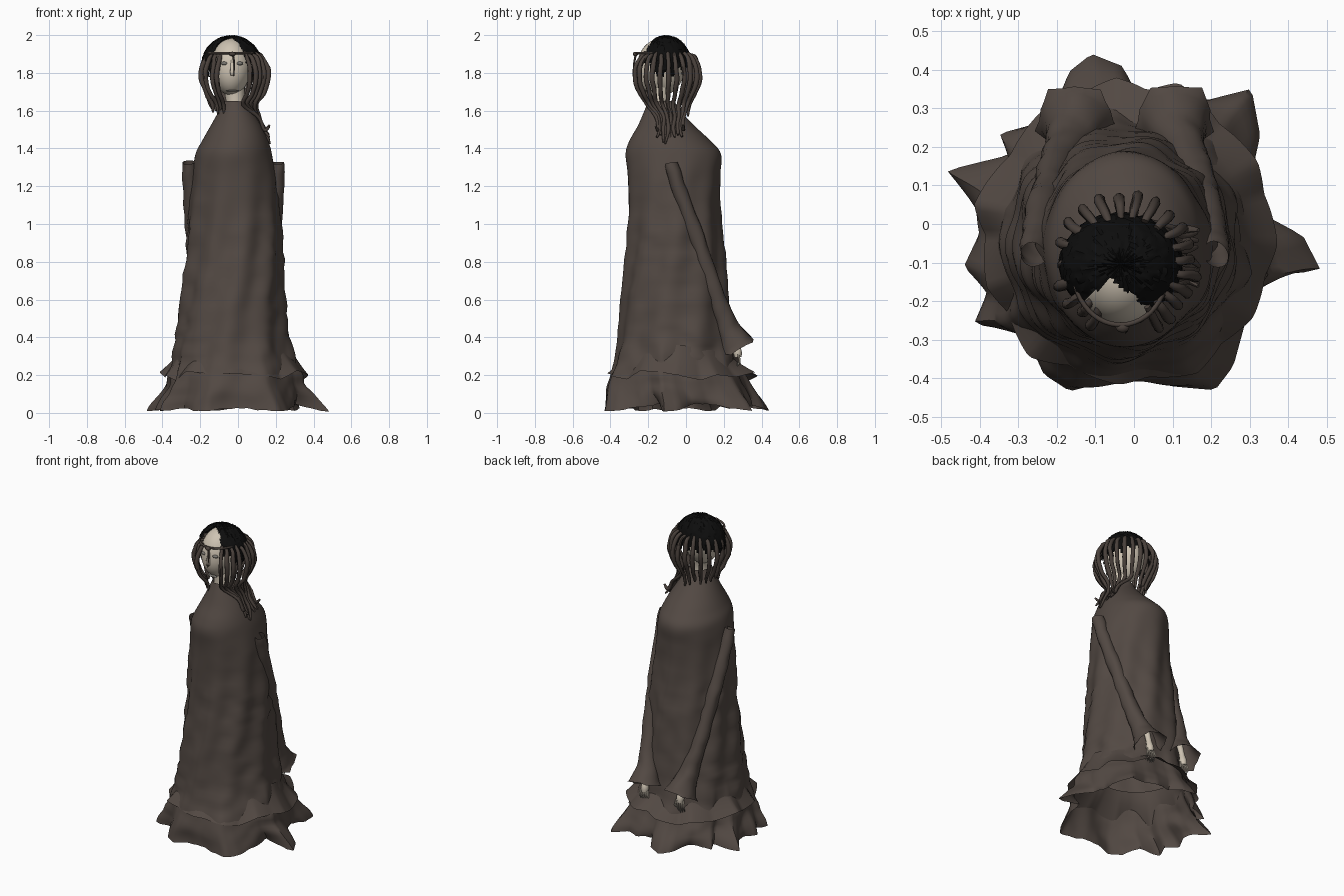
import bpy, bmesh, math, random
from mathutils import Vector, noise

if "Cube" in bpy.data.objects:
    bpy.data.objects.remove(bpy.data.objects["Cube"])
random.seed(4)
TAU = math.tau


def mat(name, c):
    m = bpy.data.materials.new(name)
    m.diffuse_color = (*c, 1)
    m.use_nodes = True
    m.node_tree.nodes["Principled BSDF"].inputs["Base Color"].default_value = m.diffuse_color
    return m


CLOTH = mat("brown cloth", (0.085, 0.066, 0.056))
LOCK = mat("dark brown hair", (0.066, 0.051, 0.043))
BLACK = mat("black hair", (0.004, 0.004, 0.004))
SKIN = mat("pale skin", (0.62, 0.55, 0.45))
GREY = mat("grey shadow skin", (0.2, 0.19, 0.17))


def finish(bm, name, m, angle=50):
    bmesh.ops.recalc_face_normals(bm, faces=bm.faces)
    me = bpy.data.meshes.new(name)
    bm.to_mesh(me)
    bm.free()
    ob = bpy.data.objects.new(name, me)
    bpy.context.collection.objects.link(ob)
    me.materials.append(m)
    bpy.ops.object.select_all(action='DESELECT')
    ob.select_set(True)
    bpy.context.view_layer.objects.active = ob
    bpy.ops.object.shade_smooth_by_angle(angle=math.radians(angle))
    return ob


def loft(bm, rings, cap=True):
    rows = [[bm.verts.new(p) for p in r] for r in rings]
    n = len(rows[0])
    for a, b in zip(rows, rows[1:]):
        for i in range(n):
            bm.faces.new((a[i], a[(i + 1) % n], b[(i + 1) % n], b[i]))
    if cap:
        bm.faces.new(rows[0])
        bm.faces.new(rows[-1])


def smooth_path(pts, steps):
    """Catmull-Rom through points of any dimension."""
    out, p = [], [pts[0], *pts, pts[-1]]
    for i in range(1, len(p) - 2):
        for s in range(steps):
            t = s / steps
            out.append([0.5 * (2 * b + (c - a) * t + (2 * a - 5 * b + 4 * c - d) * t * t
                        + (3 * b - a - 3 * c + d) * t ** 3)
                        for a, b, c, d in zip(p[i - 1], p[i], p[i + 1], p[i + 2])])
    return out + [list(pts[-1])]


def tube(bm, pts, n=8, steps=4, cap=True, wobble=0.0):
    """Tube through (x, y, z, radius) points."""
    path = smooth_path(pts, steps)
    rings = []
    for i, q in enumerate(path):
        c = Vector(q[:3])
        d = (Vector(path[min(i + 1, len(path) - 1)][:3]) - Vector(path[max(i - 1, 0)][:3])).normalized()
        u = d.cross(Vector((0.3, 1, 0.1))).normalized()
        v = d.cross(u)
        ring = []
        for k in range(n):
            a = TAU * k / n
            p = c + (u * math.cos(a) + v * math.sin(a)) * q[3]
            ring.append(p + noise.noise_vector(p * 14) * wobble)
        rings.append(ring)
    loft(bm, rings, cap)


def ellipsoid(bm, c, r, seg=24, rows=16):
    res = bmesh.ops.create_uvsphere(bm, u_segments=seg, v_segments=rows, radius=1)
    for v in res["verts"]:
        v.co = Vector([a + b * k for a, b, k in zip(c, r, v.co)])
    return res["verts"]


# Ragged hem outline: (angle in degrees, radius)
HEM = [(-14, .50), (-4, .44), (5, .33), (20, .32), (35, .40), (49, .465), (60, .37), (72, .37),
       (88, .33), (94, .41), (104, .455), (113, .43), (121, .38), (130, .35), (146, .42), (151, .37),
       (164, .505), (174, .41), (183, .40), (194, .455), (205, .42), (212, .49), (225, .40),
       (239, .455), (249, .465), (262, .41), (275, .41), (284, .435), (296, .48), (305, .45),
       (324, .37), (335, .33), (346, .50)]


def hem(a):
    d = (math.degrees(a) + 14) % 360 - 14
    for (a0, r0), (a1, r1) in zip(HEM, HEM[1:]):
        if a0 <= d <= a1:  # straight edge between the two tips
            s, t, w = (math.sin(math.radians(k)) for k in (a1 - d, d - a0, a1 - a0))
            return r0 * r1 * w / (r1 * s + r0 * t)


# Robe: z, x min, x max, y min, y max
ROBE = [(0.00, -.42, .40, -.41, .39), (0.10, -.38, .36, -.42, .36), (0.20, -.36, .33, -.40, .31),
        (0.30, -.34, .295, -.37, .27), (0.45, -.32, .265, -.35, .245), (0.65, -.295, .245, -.335, .225),
        (0.85, -.275, .235, -.315, .205), (1.05, -.26, .22, -.305, .18), (1.25, -.24, .20, -.31, .18),
        (1.37, -.225, .18, -.32, .185), (1.44, -.19, .16, -.30, .13), (1.52, -.145, .125, -.255, .045),
        (1.60, -.10, .075, -.22, -.03), (1.65, -.075, .04, -.20, -.06)]
N = 160
bm = bmesh.new()
rings = []
for z, x0, x1, y0, y1 in smooth_path(ROBE, 5):
    ring = []
    low = max(0, 1 - z / 0.16) ** 1.6
    fold = min(1, max(0.0, 1.4 - z) / 0.5)
    for k in range(N):
        a = TAU * k / N
        p = Vector(((x0 + x1) / 2 + (x1 - x0) / 2 * math.cos(a),
                    (y0 + y1) / 2 + (y1 - y0) / 2 * math.sin(a), z))
        # diagonal folds and small horizontal wrinkles
        f = 0.008 * math.sin(9 * a - 5.5 * z) + 0.009 * noise.noise((p.x * 9, p.y * 9, z * 14))
        f += 0.007 * math.sin(z * 46 + 5 * noise.noise(p * 5)) * max(0, abs(math.cos(a)) - 0.3)
        d = Vector((math.cos(a), math.sin(a), 0))
        p += d * f * fold
        h = hem(a)
        # deep gathers toward the hem
        if z < 0.4:
            p += d * (h - 0.41) * 0.45 * (1 - z / 0.4)
        p = p.lerp(d * h + Vector((0, 0, z)), low)
        p.z += low * (0.035 * max(0, 0.46 - h) / 0.13 + 0.01 + 0.006 * noise.noise((a * 9, 2, 0)))
        ring.append(p)
    rings.append(ring)
loft(bm, rings, cap=False)
finish(bm, "robe", CLOTH)

# Ragged overskirt layer emerging from the robe, with broad uneven tatters
TIPS = 11
tips = [(random.uniform(-.2, .2), random.uniform(.385, .415), random.uniform(.185, .225)) for _ in range(TIPS)]
corners = []
for i, (j, r, z) in enumerate(tips):
    corners += [((i + j) / TIPS, r, z), ((i + .5) / TIPS, .37, z - random.uniform(-.015, .035))]
corners.append((corners[0][0] + 1, *corners[0][1:]))
bm = bmesh.new()
rings = []
for t in [0, .2, .4, .6, .8, 1]:
    ring = []
    for k in range(N):
        a = TAU * k / N
        u = k / N
        if u < corners[0][0]:
            u += 1
        for (u0, ra, za), (u1, rb, zb) in zip(corners, corners[1:]):
            if u0 <= u <= u1:
                w = (u - u0) / (u1 - u0)
                break
        back = max(0, math.sin(a))
        r0 = 0.26 + 0.03 * abs(math.cos(a)) - 0.02 * back
        r = r0 + (ra + (rb - ra) * w - 0.01 * back - r0) * t ** 1.2
        z1 = za + (zb - za) * w
        z0 = 0.36 - 0.05 * back
        ring.append(Vector((r * math.cos(a) - 0.015, r * math.sin(a) - 0.03 + 0.02 * back,
                            z0 + (z1 - z0) * t ** 0.9)))
    rings.append(ring)
loft(bm, rings, cap=False)
finish(bm, "overskirt", CLOTH)

# Sleeves and hands held low behind the back
for side, top, cuff in (("left", -.260, -.15), ("right", .212, .105)):
    s = 1 if side == "right" else -1

    def mix(t):
        return top + (cuff - top) * t
    bm = bmesh.new()
    tube(bm, [(top, -.08, 1.325, .033), (mix(.05), -.045, 1.21, .039),
              (mix(.25), .055, .93, .042), (mix(.48), .135, .69, .045),
              (mix(.74), .20, .51, .052), (mix(.9), .235, .42, .07), (cuff, .27, .345, .098)],
         n=20, steps=5, cap=False, wobble=.008)
    bm.verts.ensure_lookup_table()
    # pointed cuff edge
    for k, v in enumerate(bm.verts[-20:]):
        if k % 4 == 0:
            v.co += (v.co - Vector((cuff, .27, .37))) * .16
    finish(bm, side + "_sleeve", CLOTH)
    bm = bmesh.new()
    tube(bm, [(cuff, .24, .45, .02), (cuff, .262, .37, .018), (cuff, .272, .325, .024), (cuff, .275, .295, .02)])
    for i in range(5):
        x = cuff + (i - 2) * .012
        tube(bm, [(x, .275, .31, .006), (x + (i - 2) * .003, .285, .275, .005),
                  (x + (i - 2) * .002, .275, .245 + .008 * abs(i - 2), .003)], n=6, steps=3)
    finish(bm, side + "_hand", SKIN)
    # long thin nails
    bm = bmesh.new()
    for i in range(5):
        x = cuff + (i - 2) * .014
        z = .25 + .008 * abs(i - 2)
        tube(bm, [(x, .275, z, .004), (x, .272, z - .015, .003), (x, .266, z - .03, .001)], n=6, steps=2)
    finish(bm, side + "_nails", GREY)

# Neck
bm = bmesh.new()
tube(bm, [(-.015, -.14, 1.58, .055), (-.015, -.14, 1.66, .05), (-.025, -.13, 1.76, .065)], n=16)
finish(bm, "neck", SKIN)

# Head, narrowed toward the chin
bm = bmesh.new()
for v in ellipsoid(bm, (-.035, -.13, 1.83), (.11, .13, .152), 32, 24):
    t = max(0, (1.83 - v.co.z) / .152)
    v.co.x = -.035 + (v.co.x + .035) * (1 - .15 * t)
    v.co.y -= .012 * t if v.co.y < -.13 else (v.co.y + .13) * .12 * t
finish(bm, "head", SKIN)

# Nose, eye sockets and mouth
bm = bmesh.new()
tube(bm, [(-.03, -.25, 1.87, .008), (-.03, -.268, 1.81, .012), (-.03, -.262, 1.79, .011)], n=8)
finish(bm, "nose", SKIN)
bm = bmesh.new()
for x in (-.07, .008):
    ellipsoid(bm, (x, -.246, 1.85), (.02, .012, .01), 12, 8)
ellipsoid(bm, (-.03, -.222, 1.705), (.035, .014, .004), 12, 8)
finish(bm, "eyes_and_mouth", GREY)

# Hair cap with a wedge opening over the forehead, lower at the sides, jagged below
CX, CY = -.034, -.105
bm = bmesh.new()
ellipsoid(bm, (CX, CY, 1.84), (.158, .132, .156), 72, 40)
gone = []
for f in bm.faces:
    c = f.calc_center_median()
    a = math.atan2(c.y - CY, c.x - CX)
    edge = 1.76 + .05 * max(0, math.sin(a)) + .05 * abs((a * 14 / TAU) % 1 - .5) * 2
    if math.sin(a) < -.55:
        edge = 1.85
    if c.z < edge or c.y < -.14 - .9 * abs(c.x + .06):
        gone.append(f)
bmesh.ops.delete(bm, geom=gone, context='FACES')
for v in bm.verts:
    d = (v.co - Vector((CX, CY, 1.84))).normalized()
    v.co += d * random.uniform(-.003, .005)
    v.co.z = min(v.co.z, 2.0)
finish(bm, "hair_cap", BLACK, 30)

# Hanging locks bulging out around the head, gathered at the neck
bm = bmesh.new()
angles = [-62, -50, -37, -24, -10, 4, 18, 33, 48, 64, 80, 96, 112, 128, 145, 162, 180, 198, 214, 228, 240]
for i, deg in enumerate(angles):
    a = math.radians(deg)
    right = max(0, math.cos(a))
    j = random.uniform(-.01, .01)
    end = 1.60 - .18 * right + random.uniform(-.03, .03)
    front = .012 if math.sin(a) < -.5 else 0

    def at(r, z, w):
        return (-.022 + r * math.cos(a), -.105 + r * math.sin(a) * 1.02, z, w)
    pts = [at(.118, 1.91 - random.uniform(0, .02), .009), at(.150, 1.88, .012), at(.172 + j, 1.825, .0135),
           at(.172 + j, 1.76, .0135), at(.148 + j, 1.69, .012), at(.122 - front, 1.635, .011)]
    if right > .3:
        # long locks falling over one shoulder
        y = -.085 + .08 * math.sin(a)
        pts += [(.105 + j, y, 1.56, .010), (.135 + j * .6, y + j, 1.50, .010),
                (.165 + j * .3, y - j, end, .005)]
    else:
        pts += [at(.115 - front, min(end, 1.61), .005)]
    tube(bm, pts, n=8, steps=4, wobble=.006)
finish(bm, "hanging_locks", LOCK)

# Cord across the forehead with a small knot, and a loose strand over the face
bm = bmesh.new()
arc = [(-.035 + .122 * math.cos(a), -.12 + .142 * math.sin(a), 1.905, .0065)
       for a in [math.radians(d) for d in range(190, 356, 15)]]
tube(bm, arc, n=8, steps=2)
ellipsoid(bm, (-.03, -.268, 1.90), (.018, .014, .012), 12, 8)
tube(bm, [(-.028, -.265, 1.90, .006), (-.02, -.275, 1.85, .005), (-.022, -.282, 1.78, .002)], n=6)
finish(bm, "forehead_cord", LOCK)
